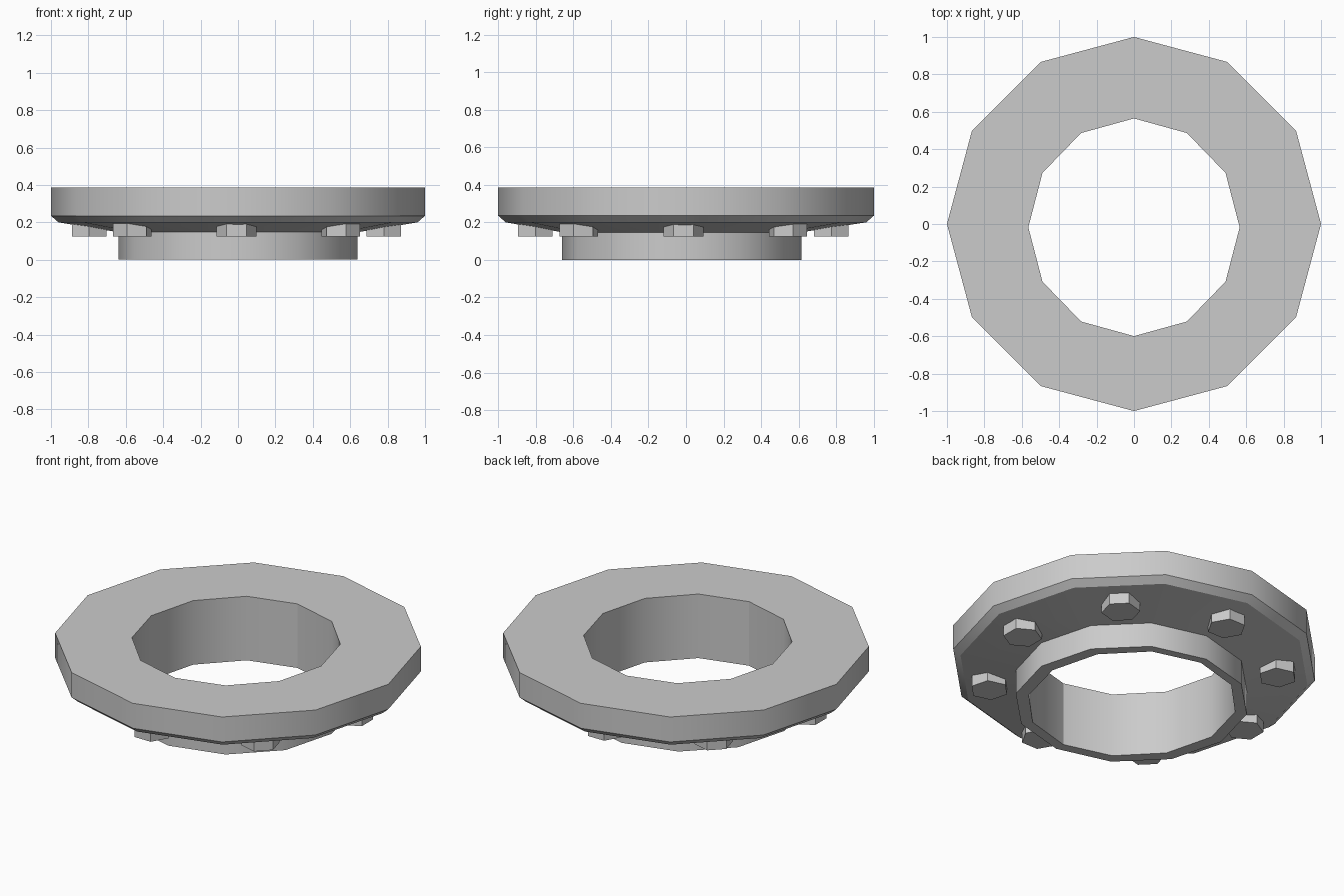
import bpy, bmesh
from math import sin, cos, pi

if "Cube" in bpy.data.objects:
    bpy.data.objects.remove(bpy.data.objects["Cube"])

SIDES = 12


def finish(bm, name, angle):
    bmesh.ops.recalc_face_normals(bm, faces=bm.faces)
    me = bpy.data.meshes.new(name)
    bm.to_mesh(me)
    bm.free()
    ob = bpy.data.objects.new(name, me)
    bpy.context.collection.objects.link(ob)
    bpy.ops.object.select_all(action='DESELECT')
    ob.select_set(True)
    bpy.context.view_layer.objects.active = ob
    if angle:
        bpy.ops.object.shade_smooth_by_angle(angle=angle)
    return ob


# Flange with collar: closed profile of radius, height, y shift, y stretch
profile = [
    (0.565, 0.385, -0.0175, 1.03),  # bore, top
    (1.00, 0.385, 0, 1),            # rim
    (1.00, 0.235, 0, 1),
    (0.96, 0.20, 0, 1),             # chamfer
    (0.64, 0.147, -0.023, 0.995),   # sloped underside meets collar
    (0.64, 0.00, -0.023, 0.995),
    (0.565, 0.00, -0.0175, 1.03),   # bore, bottom
]
bm = bmesh.new()
rings = []
for r, z, dy, sy in profile:
    rings.append([bm.verts.new((r * cos(2 * pi * i / SIDES),
                                r * sin(2 * pi * i / SIDES) * sy + dy, z))
                  for i in range(SIDES)])
for k, a in enumerate(rings):
    b = rings[(k + 1) % len(rings)]
    for i in range(SIDES):
        j = (i + 1) % SIDES
        bm.faces.new((a[i], a[j], b[j], b[i]))
finish(bm, "flange_ring", 30.5 * pi / 180)

# Eight hexagonal bolt heads under the flange, corners along the tangent
for n in range(8):
    t = n * pi / 4
    cx, cy = -0.008 + 0.788 * cos(t), -0.014 + 0.788 * sin(t)
    bm = bmesh.new()
    low, high = [[bm.verts.new((cx + 0.106 * cos(t + pi / 2 + i * pi / 3),
                                cy + 0.106 * sin(t + pi / 2 + i * pi / 3), z))
                  for i in range(6)] for z in (0.125, 0.20)]
    bm.faces.new(low)
    bm.faces.new(high)
    for i in range(6):
        j = (i + 1) % 6
        bm.faces.new((low[i], low[j], high[j], high[i]))
    finish(bm, f"bolt_head_{n + 1}", 0)
